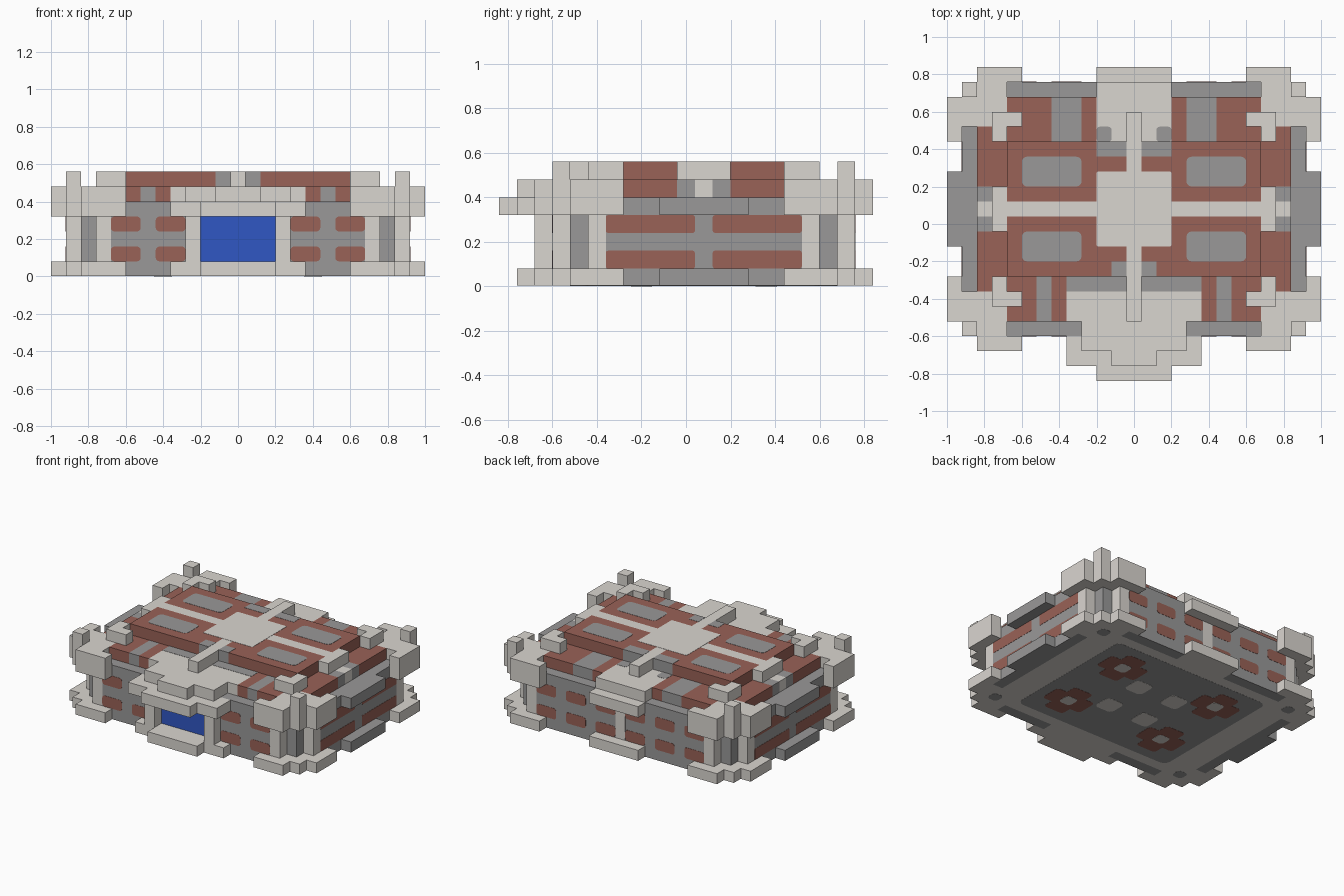
import bpy
import bmesh
from mathutils import Matrix, Vector

CELL = 0.08      # size of one block
Y_MID = 0.08     # y of the body's centre line
SKIN = 0.02      # thickness of painted plates, in blocks

if "Cube" in bpy.data.objects:
    bpy.data.objects.remove(bpy.data.objects["Cube"], do_unlink=True)


def material(name, color):
    mat = bpy.data.materials.new(name)
    mat.use_nodes = True
    mat.diffuse_color = (*color, 1)
    mat.node_tree.nodes["Principled BSDF"].inputs["Base Color"].default_value = (*color, 1)
    return mat


stone = material("pale stone", (0.7, 0.67, 0.63))
grey = material("mid grey", (0.32, 0.315, 0.315))
brick = material("brick red", (0.32, 0.122, 0.095))
blue = material("door blue", (0.03, 0.095, 0.55))


def edge(n):
    """Block line n counted outward from the middle, in units."""
    return 0 if n == 0 else (abs(n) - 0.5) * CELL * (1 if n > 0 else -1)


def blocks(name, mat, parts, z, sides="xy", rounding=0):
    """Boxes (x0, x1, y0, y1) over the layers z, mirrored across the named axes."""
    bm = bmesh.new()
    for x0, x1, y0, y1 in parts:
        lo = Vector((edge(x0), edge(y0), z[0] * CELL))
        hi = Vector((edge(x1), edge(y1), z[1] * CELL))
        size, mid = hi - lo, (hi + lo) / 2
        for sx in ((1, -1) if "x" in sides else (1,)):
            for sy in ((1, -1) if "y" in sides else (1,)):
                place = Matrix.Translation((mid.x * sx, mid.y * sy + Y_MID, mid.z))
                made = bmesh.ops.create_cube(bm, size=1, matrix=place @ Matrix.Diagonal((*size, 1)))
                if rounding:
                    thin = min(range(3), key=lambda i: size[i])
                    edges = {e for v in made["verts"] for e in v.link_edges
                             if abs((e.verts[0].co - e.verts[1].co)[thin]) > size[thin] / 2}
                    bmesh.ops.bevel(bm, geom=list(edges), offset=rounding * CELL,
                                    segments=3, profile=0.5, affect="EDGES")
    mesh = bpy.data.meshes.new(name)
    bm.to_mesh(mesh)
    bm.free()
    mesh.materials.append(mat)
    obj = bpy.data.objects.new(name, mesh)
    bpy.context.collection.objects.link(obj)
    return obj


base, wall, cornice, roof, top = (SKIN * 2, 1), (1, 4), (4, 5), (5, 6), (6, 7)
corner = [(8, 11, 9, 10), (9, 12, 8, 9), (9, 13, 6, 8), (12, 13, 5, 6)]
side_rim = [(11, 12, -6, 6), (12, 13, -3, 3)]

# Base with stepped corners, grey rims and doorsteps
blocks("base_slab", stone, [(-11, 11, -8, 8)], base, "")
blocks("base_corners", stone, corner, base)
blocks("base_side_rims", grey, side_rim, base, "x")
blocks("base_front_rims", grey, [(4, 9, -9, -8)], base, "x")
blocks("base_back_rims", grey, [(3, 9, 8, 9)], base, "x")
blocks("front_steps", stone, [(-4, 4, -9, -8), (-5, 5, -10, -9), (-3, 3, -11, -10)], base, "")
blocks("back_step", stone, [(-3, 3, 8, 10)], base, "")

# Underside pattern
blocks("floor_field", grey, [(-8.5, 8.5, -7, 7)], (0.03, 0.1), "", 0.6)
blocks("floor_corner_dots", grey, [(10, 11, 7, 8)], (0.03, 0.1), "xy", 0.3)
blocks("floor_brick_rings", brick, [(3.5, 7.5, 3, 5), (4.5, 6.5, 2, 6)], (0.015, 0.1), "xy", 0.3)
blocks("floor_ring_centres", stone, [(4.9, 6.1, 3.4, 4.6)], (0, 0.1), "xy", 0.3)
blocks("floor_middle_tiles", stone, [(1.5, 3.3, 1.5, 3.3)], (0.015, 0.1), "xy", 0.4)

# Walls flush with the rims, with stepped corner columns
blocks("wall_core", grey, [(-11, 11, -8, 8)], wall, "")
blocks("front_back_walls", grey, [(4, 9, 8, 9)], wall)
blocks("back_wall_middle", grey, [(-4, 4, 8, 9)], wall, "")
blocks("side_walls", grey, [(11, 12, -6, 6)], wall, "x")
blocks("wall_columns", stone, [(9, 10, 8, 9), (11, 12, 6, 7)], wall)
blocks("back_column", stone, [(-1, 1, 9, 9 + SKIN)], wall, "")
for label, rows in (("lower", (1, 2)), ("upper", (3, 4))):
    skin = 9 + SKIN
    blocks(label + "_brick_panels", brick, [(4, 6, 9, skin), (7, 9, 9, skin)], rows, "xy", 0.25)
    blocks(label + "_back_panels", brick, [(1, 3, 9, skin)], rows, "x", 0.25)
    blocks(label + "_side_bands", brick, [(12, 12 + SKIN, 1, 6)], rows, "xy", 0.12)

# Front door
blocks("door", blue, [(-3, 3, -9, -8)], wall, "")
blocks("door_frame", stone, [(3, 4, -10, -8)], wall, "x")

# Cornice, tall corner blocks and awning
blocks("cornice_core", grey, [(-9, 9, -8, 8), (-11, 11, -6, 6)], cornice, "")
blocks("cornice_corners", stone, corner, (4, 6))
blocks("corner_posts", stone, [(11, 12, 8, 9)], top)
blocks("cornice_side_rims", grey, side_rim, cornice, "x")
blocks("cornice_front_rims", grey, [(4, 9, -9, -8)], cornice, "x")
blocks("cornice_back_rims", grey, [(3, 9, 8, 9)], cornice, "x")
blocks("awning", stone, [(-4, 4, -9, -8), (-5, 5, -11, -9), (-3, 3, -12, -11)], cornice, "")
blocks("back_ledge", stone, [(-3, 3, 8, 10)], cornice, "")

# Lower roof
blocks("awning_top", stone, [(-5, 5, -8, -5), (-4, 4, -10, -8), (-2, 2, -11, -10)], roof, "")
blocks("front_roof_brick", brick, [(5, 6, -8, -5), (7, 9, -8, -5)], roof, "x")
blocks("front_roof_grey", grey, [(6, 7, -8, -5)], roof, "x")
blocks("back_roof_stone", stone, [(-3, 3, 5, 9)], roof, "")
blocks("back_roof_brick", brick, [(3, 4, 5, 8), (6, 9, 5, 8)], roof, "x")
blocks("back_roof_grey", grey, [(4, 6, 5, 8)], roof, "x")
blocks("side_roof_brick", brick, [(9, 11, 2, 6)], roof)
blocks("side_roof_grey", grey, [(9, 11, 1, 2)], roof)
blocks("side_roof_stone", stone, [(9, 11, -1, 1)], roof, "x")
blocks("front_roof_inlay", grey, [(1, 5, -6, -5)], (6, 6 + SKIN), "x")
blocks("back_roof_inlay", grey, [(2, 3, 5, 6)], (6, 6 + SKIN), "x", 0.2)

# Raised upper roof
blocks("upper_roof_quarters", brick, [(1, 9, 1, 5)], (5, 7))
blocks("upper_roof_cross", stone, [(-1, 1, -5, 5), (-9, -1, -1, 1), (1, 9, -1, 1)], (5, 7), "")
blocks("ridge_ends", stone, [(-1, 1, -8, -5), (-1, 1, 5, 7)], top, "")
blocks("side_bumps", stone, [(9, 10, -2, 2)], top, "x")
blocks("corner_brackets", stone, [(9, 10, 5, 7), (8, 9, 6, 7)], top)
blocks("middle_plate", stone, [(-3, 3, -3, 3)], (7, 7 + SKIN), "", 0.1)
blocks("roof_panels", grey, [(4, 8, 2, 4)], (7, 7 + SKIN), "xy", 0.35)
blocks("front_ridge_cheeks", grey, [(1, 2, -5 - SKIN, -4)], (6, 7 + SKIN), "x")
blocks("back_ridge_cheeks", grey, [(1, 3, 4, 5 + SKIN)], (6, 7 + SKIN), "x")
